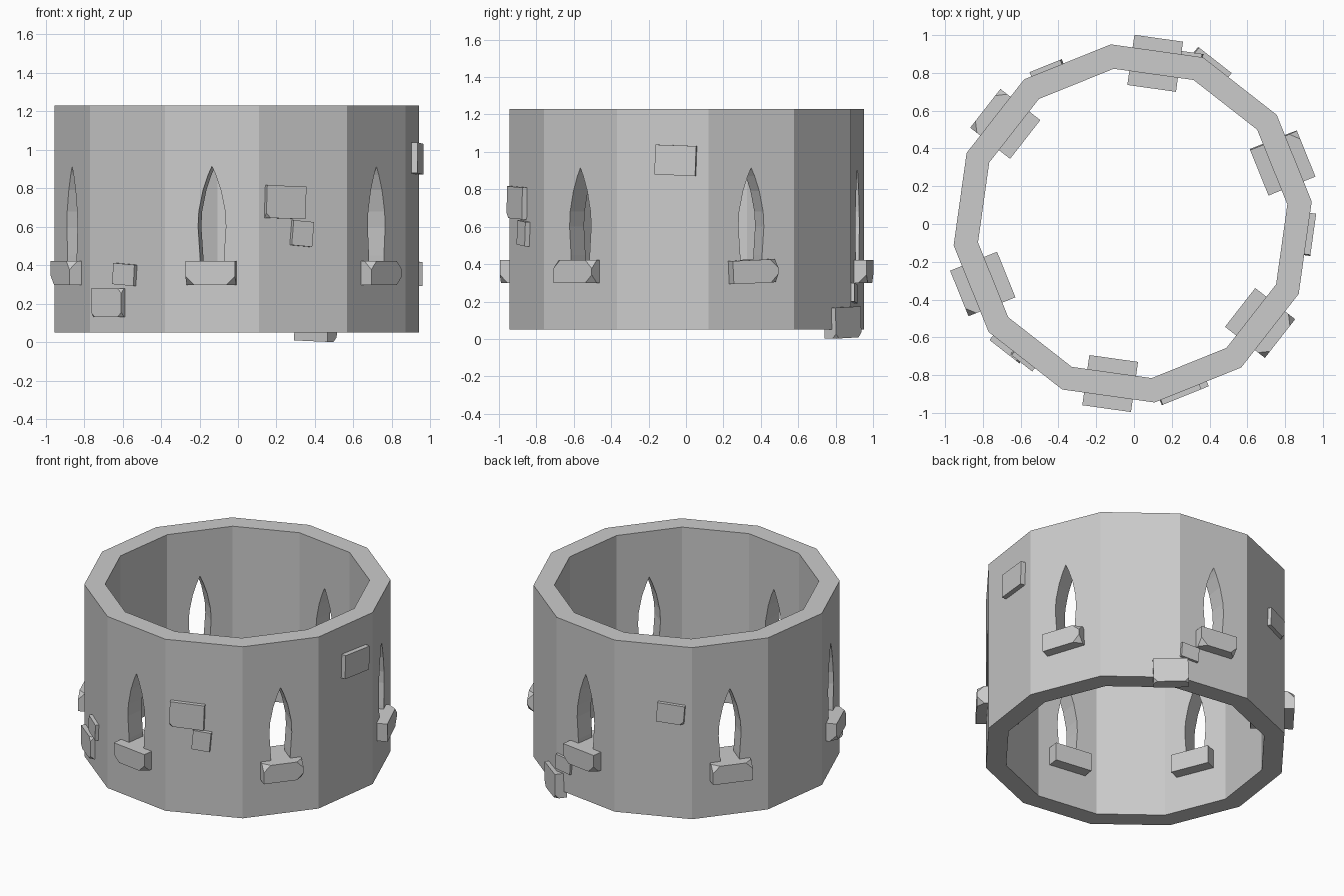
import bpy, bmesh
from math import radians, cos, sin
from mathutils import Matrix

if "Cube" in bpy.data.objects:
    bpy.data.objects.remove(bpy.data.objects["Cube"])

CENTRE = (-0.007, 0.003, 0)
SIDES, R_OUT, R_IN, Z0, Z1 = 12, 0.955, 0.825, 0.05, 1.23
FACE_R = R_OUT * cos(radians(15))


def finish(bm, name):
    bmesh.ops.recalc_face_normals(bm, faces=bm.faces)
    mesh = bpy.data.meshes.new(name)
    bm.to_mesh(mesh)
    bm.free()
    ob = bpy.data.objects.new(name, mesh)
    bpy.context.collection.objects.link(ob)
    return ob


def face_frame(angle):
    # local x points outward from the wall, y runs along it, z is up
    return Matrix.Translation(CENTRE) @ Matrix.Rotation(radians(angle), 4, 'Z')


def block(name, angle, t, z, width, height, r0, r1, roll=0, chips=(), chip=0.03):
    # stone block; chips lists the outer corners (side, up) to knock off
    bm = bmesh.new()
    bmesh.ops.create_cube(bm, size=1)
    bmesh.ops.scale(bm, vec=(r1 - r0, width, height), verts=bm.verts)
    picked = [v for v in bm.verts if v.co.x > 0 and
              (1 if v.co.y > 0 else -1, 1 if v.co.z > 0 else -1) in chips]
    if picked:
        bmesh.ops.bevel(bm, geom=picked, offset=chip, segments=1,
                        affect='VERTICES', profile=0.5)
    bm.transform(face_frame(angle) @ Matrix.Translation(((r0 + r1) / 2, t, z))
                 @ Matrix.Rotation(radians(roll), 4, 'X'))
    return finish(bm, name)


# twelve-sided ring wall
bm = bmesh.new()
rings = []
for r, z in ((R_OUT, Z0), (R_OUT, Z1), (R_IN, Z1), (R_IN, Z0)):
    rings.append([bm.verts.new((CENTRE[0] + r * cos(radians(7 + 30 * k)),
                                CENTRE[1] + r * sin(radians(7 + 30 * k)), z))
                  for k in range(SIDES)])
for i in range(4):
    a, b = rings[i], rings[(i + 1) % 4]
    for k in range(SIDES):
        n = (k + 1) % SIDES
        bm.faces.new((a[k], a[n], b[n], b[k]))
wall = finish(bm, "ring_wall")

# pointed window openings on every other face
half = [(0.06, 0.36), (0.063, 0.45), (0.073, 0.60), (0.069, 0.68), (0.047, 0.79), (0.02, 0.87)]
profile = half + [(0, 0.915)] + [(-y, z) for y, z in reversed(half)]
window_angles = [22 + 60 * k for k in range(6)]
bm = bmesh.new()
for a in window_angles:
    m = face_frame(a)
    inner, outer = [[bm.verts.new(m @ Matrix.Translation((r, y, z)).to_translation())
                     for y, z in profile] for r in (0.7, 1.05)]
    bm.faces.new(inner)
    bm.faces.new(outer)
    for i in range(len(profile)):
        j = (i + 1) % len(profile)
        bm.faces.new((inner[i], inner[j], outer[j], outer[i]))
cutter = finish(bm, "window_cutter")
cutter.hide_render = True
mod = wall.modifiers.new("windows", 'BOOLEAN')
mod.operation, mod.solver, mod.object = 'DIFFERENCE', 'EXACT', cutter
bpy.context.view_layer.objects.active = wall
bpy.ops.object.modifier_apply(modifier=mod.name)
bpy.data.objects.remove(cutter)

# window sills
sill_chips = [((1, 1), (1, -1)), ((-1, -1), (1, -1)), ((1, 1), (-1, 1)),
              ((-1, -1), (1, 1)), ((-1, -1), (1, -1)), ((-1, 1), (1, 1), (1, -1))]
for i, (a, chips) in enumerate(zip(window_angles, sill_chips)):
    block(f"window_sill_{i}", a, 0, 0.36, 0.26, 0.124, 0.722, 0.99,
          2.5 if i == 0 else 0, chips, 0.045)

# loose bricks standing proud of the wall
bricks = [  # angle, t, z, width, height, outer radius, roll, chips
    (292, -0.105, 0.728, 0.22, 0.17, 0.95, -2, ((-1, -1),)),
    (292, -0.012, 0.565, 0.115, 0.13, 0.95, -5, ()),
    (232, -0.117, 0.205, 0.20, 0.15, 0.953, 0, ((-1, -1), (1, -1), (1, 1))),
    (232, -0.010, 0.352, 0.14, 0.11, 0.945, -4, ()),
    (352, 0.073, 0.955, 0.22, 0.16, 0.955, -2, ()),
    (52, 0.190, 0.088, 0.22, 0.165, 0.95, 2, ((-1, -1), (1, -1))),
    (82, -0.180, 0.245, 0.125, 0.10, 0.94, -4, ()),
    (112, 0.114, 0.77, 0.175, 0.13, 0.947, -4, ((1, -1),)),
]
for i, (a, t, z, w, h, r, roll, chips) in enumerate(bricks):
    block(f"wall_brick_{i}", a, t, z, w, h, FACE_R - 0.05, r, roll, chips, 0.025)
